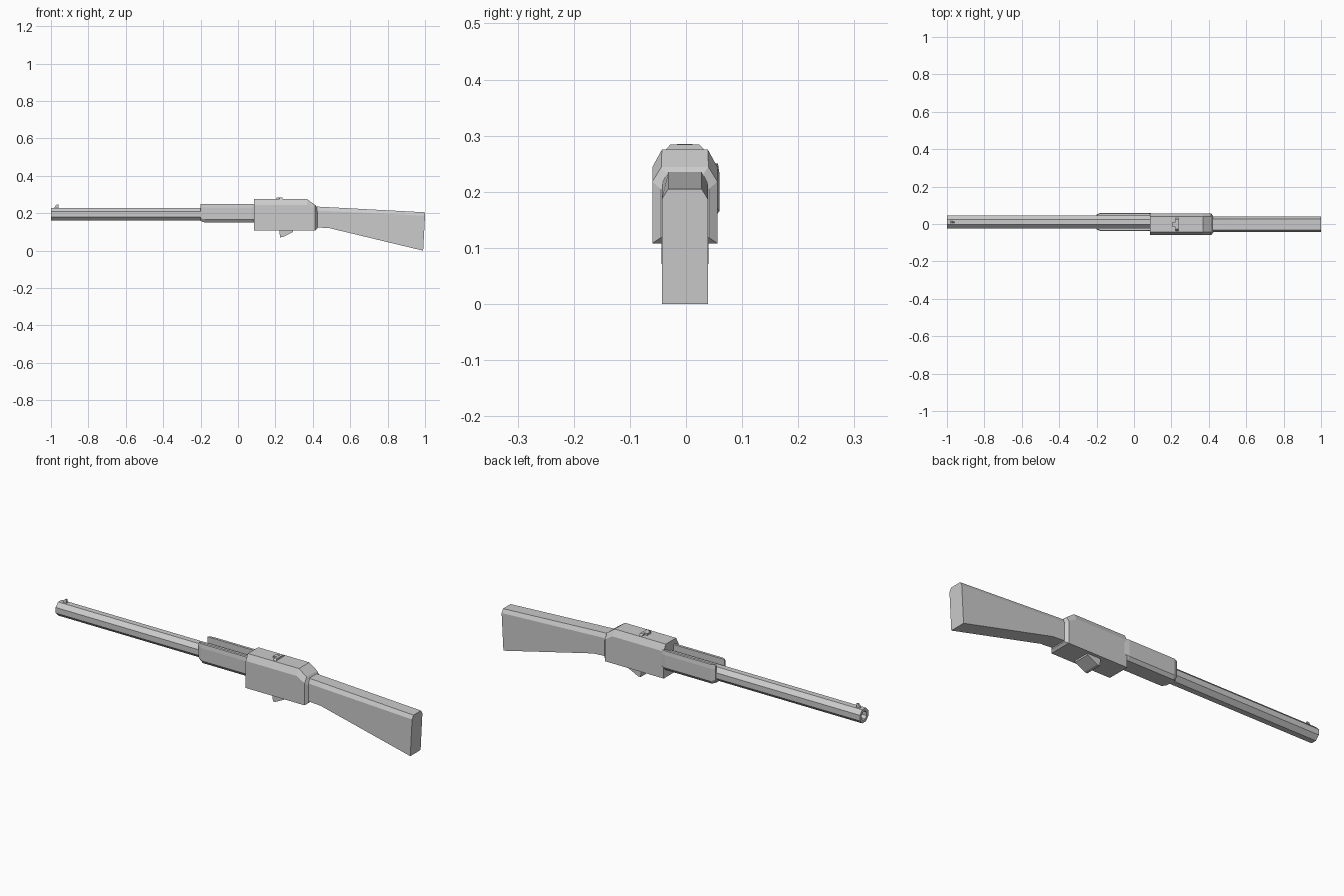
import bpy, bmesh, math

if "Cube" in bpy.data.objects:
    bpy.data.objects.remove(bpy.data.objects["Cube"])


def loft(name, sections, y_mid):
    """Skin mirrored half profiles: sections are (x, [(half_width, z), ...]);
    an optional x shift per point may be given as a third value."""
    bm = bmesh.new()
    rings = []
    for x, half in sections:
        pts = [(x + (p[2] if len(p) > 2 else 0), p[0], p[1]) for p in half]
        loop = pts + [(px, -py, pz) for px, py, pz in reversed(pts)]
        rings.append([bm.verts.new((px, py + y_mid, pz)) for px, py, pz in loop])
    for a, b in zip(rings, rings[1:]):
        n = len(a)
        for i in range(n):
            j = (i + 1) % n
            bm.faces.new((a[i], a[j], b[j], b[i]))
    bm.faces.new(rings[0])
    bm.faces.new(rings[-1])
    return finish(name, bm)


def finish(name, bm):
    bmesh.ops.recalc_face_normals(bm, faces=bm.faces)
    mesh = bpy.data.meshes.new(name)
    bm.to_mesh(mesh)
    bm.free()
    obj = bpy.data.objects.new(name, mesh)
    bpy.context.collection.objects.link(obj)
    return obj


BARREL_Y, BODY_Y = 0.011, -0.002

# Octagonal barrel with a recessed bore at the muzzle
bm = bmesh.new()
rings = []
for x, r in ((0.1, 0.037), (-1.0, 0.037), (-1.0, 0.022), (-0.94, 0.022)):
    rings.append([bm.verts.new((x, BARREL_Y + r * math.cos(a), 0.195 + r * math.sin(a)))
                  for a in (math.pi / 8 + k * math.pi / 4 for k in range(8))])
for a, b in zip(rings, rings[1:]):
    for i in range(8):
        j = (i + 1) % 8
        bm.faces.new((a[i], a[j], b[j], b[i]))
bm.faces.new(rings[0])
bm.faces.new(rings[-1])
finish("barrel", bm)

# Front sight blade
loft("front_sight", [(-0.98, [(0.006, 0.225), (0.005, 0.234)]),
                     (-0.969, [(0.006, 0.225), (0.004, 0.247)]),
                     (-0.96, [(0.006, 0.225), (0.004, 0.247)])], BARREL_Y)


# Open-topped handguard cradling the barrel, narrowed at both ends
def guard(inset):
    return [(0.037 - inset, 0.15 + inset), (0.049 - inset, 0.166 + inset),
            (0.049 - inset, 0.23), (0.046 - inset, 0.25),
            (0.033, 0.25), (0.033, 0.175)]


loft("handguard", [(-0.2, guard(0.009)), (-0.178, guard(0)),
                   (0.075, guard(0)), (0.1, guard(0.004))], BARREL_Y)

# Receiver with chamfered top, sloped rear and inset collar
body = [(0.058, 0.108), (0.058, 0.244), (0.041, 0.275)]
loft("receiver", [(0.085, body),
                  (0.37, body),
                  (0.413, [(0.058, 0.108), (0.058, 0.218), (0.042, 0.244)]),
                  (0.424, [(0.043, 0.118), (0.043, 0.205), (0.031, 0.229)])], BODY_Y)

# Rear sight: low tapered bar with a small leaf
loft("rear_sight", [(0.222, [(0.037, 0.272), (0.026, 0.284)]),
                    (0.237, [(0.037, 0.272), (0.026, 0.284)])], BODY_Y)
loft("rear_sight_leaf", [(0.207, [(0.014, 0.27), (0.014, 0.285)]),
                         (0.225, [(0.014, 0.27), (0.014, 0.285)])], BODY_Y)

# Wedge-shaped underside lever
loft("lower_wedge", [(0.222, [(0.042, 0.12), (0.042, 0.095)]),
                     (0.226, [(0.042, 0.12), (0.042, 0.071)]),
                     (0.24, [(0.042, 0.12), (0.042, 0.073)]),
                     (0.295, [(0.042, 0.12), (0.042, 0.1)])], BODY_Y)

# Shoulder stock flaring down to a slightly slanted butt
loft("stock", [(0.41, [(0.041, 0.125), (0.041, 0.215), (0.03, 0.236)]),
               (0.49, [(0.041, 0.12), (0.041, 0.211), (0.03, 0.232)]),
               (1.0, [(0.041, 0.0, -0.01), (0.041, 0.187), (0.03, 0.205)])], BODY_Y)
